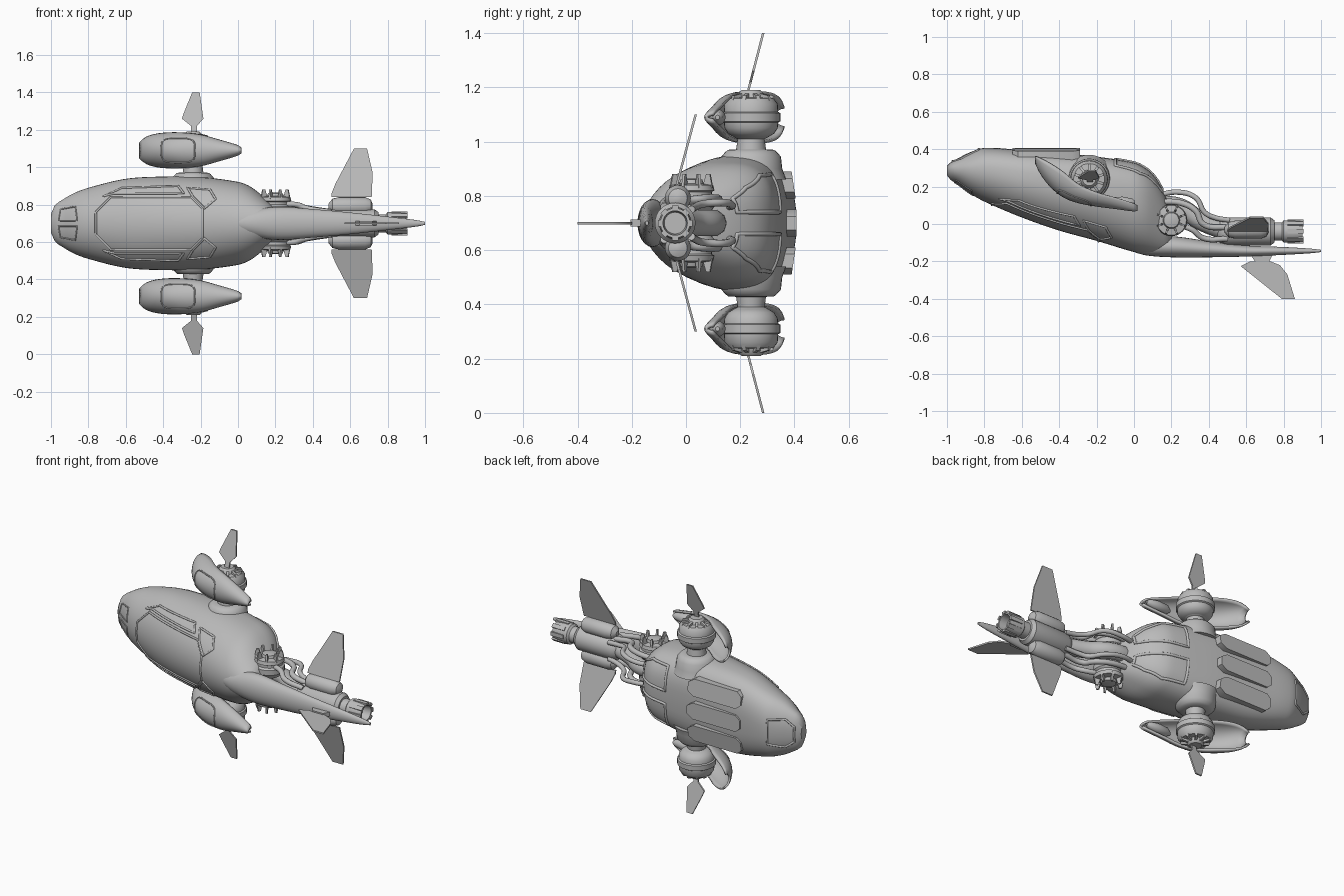
import bpy, bmesh
from math import sin, cos, pi, radians
from mathutils import Vector

old = bpy.data.objects.get("Cube")
if old:
    bpy.data.objects.remove(old, do_unlink=True)
grey = bpy.data.materials.new("hull_grey")
grey.use_nodes = True
grey.diffuse_color = (0.5, 0.5, 0.5, 1)
grey.node_tree.nodes["Principled BSDF"].inputs["Base Color"].default_value = (0.5, 0.5, 0.5, 1)
MIDLINE = Vector((0, 0, 0.7))      # the craft is symmetric about this height
meshes = []

def place(name, data):
    obj = bpy.data.objects.new(name, data)
    obj.location = MIDLINE
    data.materials.append(grey)
    bpy.context.collection.objects.link(obj)
    return obj

def loft(name, rings, mirror=False, closed=True):
    bm = bmesh.new()
    rows = [[bm.verts.new(p) for p in ring] for ring in rings]
    n = len(rows[0])
    for a, b in zip(rows, rows[1:]):
        for i in range(n if closed else n - 1):
            bm.faces.new((a[i], a[(i + 1) % n], b[(i + 1) % n], b[i]))
    if closed:
        bm.faces.new(rows[0])
        bm.faces.new(rows[-1])
    bmesh.ops.recalc_face_normals(bm, faces=bm.faces)
    mesh = bpy.data.meshes.new(name)
    bm.to_mesh(mesh)
    bm.free()
    obj = place(name, mesh)
    if mirror:
        mod = obj.modifiers.new("mirror", "MIRROR")
        mod.use_axis = (False, False, True)
        mod.use_mirror_merge = False
    meshes.append(obj)
    return obj

def lathe(name, profile, centre, axis, mirror=False, sides=32):
    # profile holds (radius, position along axis)
    def spot(r, h, t):
        a, b = r * cos(t), r * sin(t)
        return Vector(centre) + Vector((a, b, h) if axis == "z" else (h, a, b))
    return loft(name, [[spot(r, h, 2 * pi * i / sides) for i in range(sides)] for r, h in profile], mirror)

def plate(name, pts, thick, mirror=False):
    t = Vector(thick) / 2
    return loft(name, [[Vector(p) - t for p in pts], [Vector(p) + t for p in pts]], mirror)

def vanes(name, count, centre, outline, thick):
    # outline holds (radius, height) of one vane
    for i in range(count):
        a = 2 * pi * (i + .5) / count
        pts = [Vector(centre) + Vector((r * cos(a), r * sin(a), z)) for r, z in outline]
        plate(name, pts, Vector((-sin(a), cos(a), 0)) * thick, True)

def tube(name, pts, radius, handle="AUTO", cyclic=False):
    cu = bpy.data.curves.new(name, "CURVE")
    cu.dimensions = "3D"
    cu.bevel_depth, cu.bevel_resolution, cu.use_fill_caps = radius, 3, True
    cu.resolution_u = 12 if handle == "AUTO" else 1
    sp = cu.splines.new("BEZIER")
    sp.bezier_points.add(len(pts) - 1)
    for bp, p in zip(sp.bezier_points, pts):
        bp.co = p
        bp.handle_left_type = bp.handle_right_type = handle
    sp.use_cyclic_u = cyclic
    place(name, cu)

def sample(table, x):
    # smooth interpolation of rows keyed by their first value
    last = len(table) - 1
    k = max(0, min(last - 1, sum(row[0] <= x for row in table) - 1))
    p0, p1, p2, p3 = (table[max(0, min(last, k + d))] for d in (-1, 0, 1, 2))
    h = p2[0] - p1[0]
    t = (x - p1[0]) / h
    ease = t * t * (3 - 2 * t)
    return [b + (c - b) * ease + (t**3 - 2*t*t + t) * h * (c - a) / (p2[0] - p0[0])
            + (t**3 - t*t) * h * (d - b) / (p3[0] - p1[0])
            for a, b, c, d in zip(p0[1:], p1[1:], p2[1:], p3[1:])]

def power(v, e):
    return abs(v) ** e * (1 if v > 0 else -1)

# Cabin: x, roof y, belly y, half width, belly squareness
CABIN = [(-1, .26, .31, .05, 2.2), (-.98, .235, .33, .095, 2.2), (-.94, .21, .352, .125, 2.2),
         (-.88, .165, .382, .16, 2.2), (-.8, .12, .407, .19, 2.4), (-.6, .035, .395, .238, 2.8),
         (-.4, -.035, .38, .25, 3), (-.2, -.09, .36, .247, 3), (0, -.15, .328, .222, 3),
         (.06, -.16, .3, .2, 3), (.11, -.165, .255, .165, 3), (.15, -.165, .19, .13, 3),
         (.18, -.16, .12, .1, 3), (.2, -.15, .04, .06, 3)]

def section(x, under):
    # middle y, depth, half width and curve power of the roof or belly half
    roof, belly, w, e = sample(CABIN, x)
    mid = roof + (belly - roof) * .58
    return (mid, belly - mid, w, e) if under else (mid, roof - mid, w, 2)

def cabin_ring(x, n=48):
    ring = []
    for i in range(n):
        c, s = cos(2 * pi * i / n), sin(2 * pi * i / n)
        mid, depth, w, e = section(x, s > 0)
        ring.append((x, mid + depth * abs(s) ** (2 / e), w * power(c, 2 / e)))
    return ring

def frame(name, corners, under=False, radius=.006):
    pts = []
    for a, b in zip(corners, corners[1:] + corners[:1]):
        for i in range(10):
            x, z = (p + (q - p) * i / 10 for p, q in zip(a, b))
            mid, depth, w, e = section(x, under)
            pts.append((x, mid + depth * (1 - min(1, abs(z) / w) ** e) ** (1 / e), z))
    tube(name, pts, radius, "VECTOR", True)

loft("cabin", [cabin_ring(-1 + 1.2 * i / 60) for i in range(61)])

# Canopy frames, window frames and rear panels
frame("canopy_frame", [(-.76, -.06), (-.68, -.14), (-.25, -.14), (-.19, -.08),
                       (-.19, .08), (-.25, .14), (-.68, .14), (-.76, .06)])
frame("chin_frame", [(-.97, -.045), (-.92, -.085), (-.83, -.075), (-.83, .075), (-.92, .085), (-.97, .045)], True)
for s, side in ((1, "left"), (-1, "right")):
    def flip(*pts):
        return [(x, s * z) for x, z in pts]
    frame(side + "_side_window", flip((-.72, .145), (-.62, .19), (-.32, .2), (-.29, .16), (-.66, .16)))
    frame(side + "_rear_window", flip((-.18, .08), (-.24, .14), (-.27, .19), (-.15, .18), (-.12, .13)))
    frame(side + "_nose_window", flip((-.96, .015), (-.95, .075), (-.87, .09), (-.86, .015)), radius=.004)
    frame(side + "_rear_panel", flip((-.1, .04), (-.1, .18), (.03, .175), (.11, .13), (.15, .09), (.15, .04)), True, .008)

# Belly slabs, the outer ones tilted
for name, z, y, tilt in (("centre_slab", 0, .382, 0), ("side_slab", .14, .372, .15)):
    plate(name, [(x, y - w * tilt, z + w) for x, w in ((-.65, -.025), (-.62, -.05), (-.33, -.05), (-.29, -.025),
                                                       (-.29, .025), (-.33, .05), (-.62, .05), (-.65, .025))],
          (0, .05, 0), z > 0)

# Tail boom: x, roof y, inner y, half width
BOOM = [(-.05, -.13, -.1, .02), (.05, -.165, -.07, .06), (.2, -.178, -.065, .088), (.4, -.178, -.092, .076),
        (.6, -.174, -.115, .058), (.8, -.165, -.123, .036), (.95, -.156, -.132, .018), (1, -.15, -.138, .008)]
rings = []
for i in range(31):
    x = -.05 + 1.05 * i / 30
    a, b, w = sample(BOOM, x)
    rings.append([(x, (a + b) / 2 + (b - a) / 2 * sin(pi * k / 12), w * cos(pi * k / 12)) for k in range(24)])
loft("tail_boom", rings)

# Engine with nozzle petals
lathe("engine", [(.03, .44), (.06, .46), (.075, .49), (.075, .73), (.06, .75), (.048, .75), (.048, .79),
                 (.06, .8), (.06, .85), (.055, .9), (.045, .9), (.04, .85)], (0, -.04, 0), "x")
for i in range(8):
    a = 2 * pi * i / 8
    radial, side = Vector((0, cos(a), sin(a))), Vector((0, -sin(a), cos(a))) * .012
    base = Vector((0, -.04, 0)) + radial * .057
    plate("nozzle_petal", [base + side * s + Vector((x, 0, 0)) for x, s in ((.82, 1), (.82, -1), (.905, -1), (.905, 1))],
          radial * .014)

# Tail fins and their housings
lathe("fin_housing", [(.015, .485), (.04, .505), (.048, .54), (.048, .68), (.035, .71), (.012, .72)],
      (0, -.03, .092), "x", True, 20)
FIN = [(.5, .14), (.5, .16), (.52, .21), (.62, .4), (.69, .4), (.72, .27), (.715, .14)]
plate("tail_fin", [(x, -.029 + (z - .16) * .27, z) for x, z in FIN], (0, .009, 0), True)
plate("lower_fin", [(.57, -.225, 0), (.62, -.2, 0), (.73, -.2, 0), (.78, -.22, 0), (.82, -.27, 0),
                    (.86, -.4, 0), (.79, -.4, 0)], (0, 0, .009))
plate("lower_fin_root", [(.62, -.16, 0), (.75, -.15, 0), (.72, -.205, 0), (.65, -.205, 0)], (0, 0, .025))

# Machinery between cabin and engine
tube("main_duct", [(.1, .1, 0), (.24, .09, 0), (.35, .02, 0), (.48, -.035, 0)], .05)
TURBINE = (.2, .02, 0)
lathe("turbine", [(.06, .03), (.085, .06), (.085, .09), (.075, .1), (.075, .115), (.085, .12), (.08, .14),
                  (.045, .145), (.04, .16), (.02, .165)], TURBINE, "z", True)
vanes("turbine_vane", 8, TURBINE, ((.045, .13), (.085, .13), (.075, .18), (.06, .18)), .01)
for s in (1, -1):
    tube("upper_pipe", [(.11, .15, s * .06), (.24, .17, s * .065), (.33, .14, s * .075), (.38, .06, s * .07),
                        (.43, .035, s * .06), (.51, .02, s * .05)], .014)
    tube("middle_pipe", [(.13, .12, s * .085), (.26, .11, s * .09), (.33, .07, s * .09), (.37, 0, s * .08),
                         (.5, -.02, s * .06)], .016)
    tube("lower_pipe", [(.22, .0, s * .1), (.31, -.03, s * .1), (.37, -.075, s * .08), (.5, -.08, s * .06)], .015)

# Side pods: pylon and rotor drum
HUB = (-.24, .24, 0)
lathe("pylon", [(.13, .16), (.115, .2), (.11, .245), (.095, .262), (.085, .27), (.055, .272), (.05, .31),
                (.06, .315), (.06, .34)], HUB, "z", True)
lathe("rotor_drum", [(.06, .315), (.085, .33), (.098, .35), (.1, .37), (.108, .375), (.108, .405), (.1, .41),
                     (.098, .44), (.083, .46), (.05, .463), (.045, .48), (.035, .49), (.02, .49)], HUB, "z", True)
vanes("drum_vane", 10, HUB, ((.045, .45), (.09, .45), (.08, .47), (.045, .478)), .014)

# Shroud: x, outer y, rim y, half width
SHROUD = [(-.53, .325, .363, .04), (-.5, .265, .35, .068), (-.45, .2, .325, .087), (-.38, .143, .28, .096),
          (-.3, .112, .215, .096), (-.2, .093, .17, .085), (-.1, .08, .142, .058), (0, .067, .11, .028),
          (.02, .07, .1, .015)]
rings = []
for i in range(29):
    x = -.53 + .55 * i / 28
    f, r, w = sample(SHROUD, x)
    rings.append([(x, r - (r - f) * sin(pi * k / 16), .39 + w * cos(pi * k / 16)) for k in range(17)])
shroud = loft("pod_shroud", rings, True, closed=False)
solid = shroud.modifiers.new("thickness", "SOLIDIFY")
solid.thickness, solid.offset = .012, -1
lathe("pod_tail_spine", [(.008, -.16), (.028, -.13), (.03, -.06), (.02, -.01), (.008, .005)],
      (0, .116, .39), "x", True, 16)
for s in (1, -1):
    pts = []
    for k in range(32):
        x, z = -.32 + .09 * power(cos(pi * k / 16), .5), .065 * power(sin(pi * k / 16), .5)
        f, r, w = sample(SHROUD, x)
        pts.append((x, r - (r - f) * (1 - (z / w) ** 2) ** .5, s * (.39 + z)))
    tube("shroud_panel_frame", pts, .004, "VECTOR", True)
BLADE = [(-.25, .47), (-.25, .52), (-.3, .56), (-.29, .59), (-.245, .7), (-.205, .7), (-.185, .56), (-.22, .52), (-.22, .47)]
plate("rotor_blade", [(x, .23 + (z - .49) * .26, z) for x, z in BLADE], (0, .009, 0), True)

# Shading
bpy.ops.object.select_all(action="DESELECT")
for obj in meshes:
    obj.select_set(True)
bpy.context.view_layer.objects.active = meshes[0]
bpy.ops.object.shade_smooth_by_angle(angle=radians(35))
